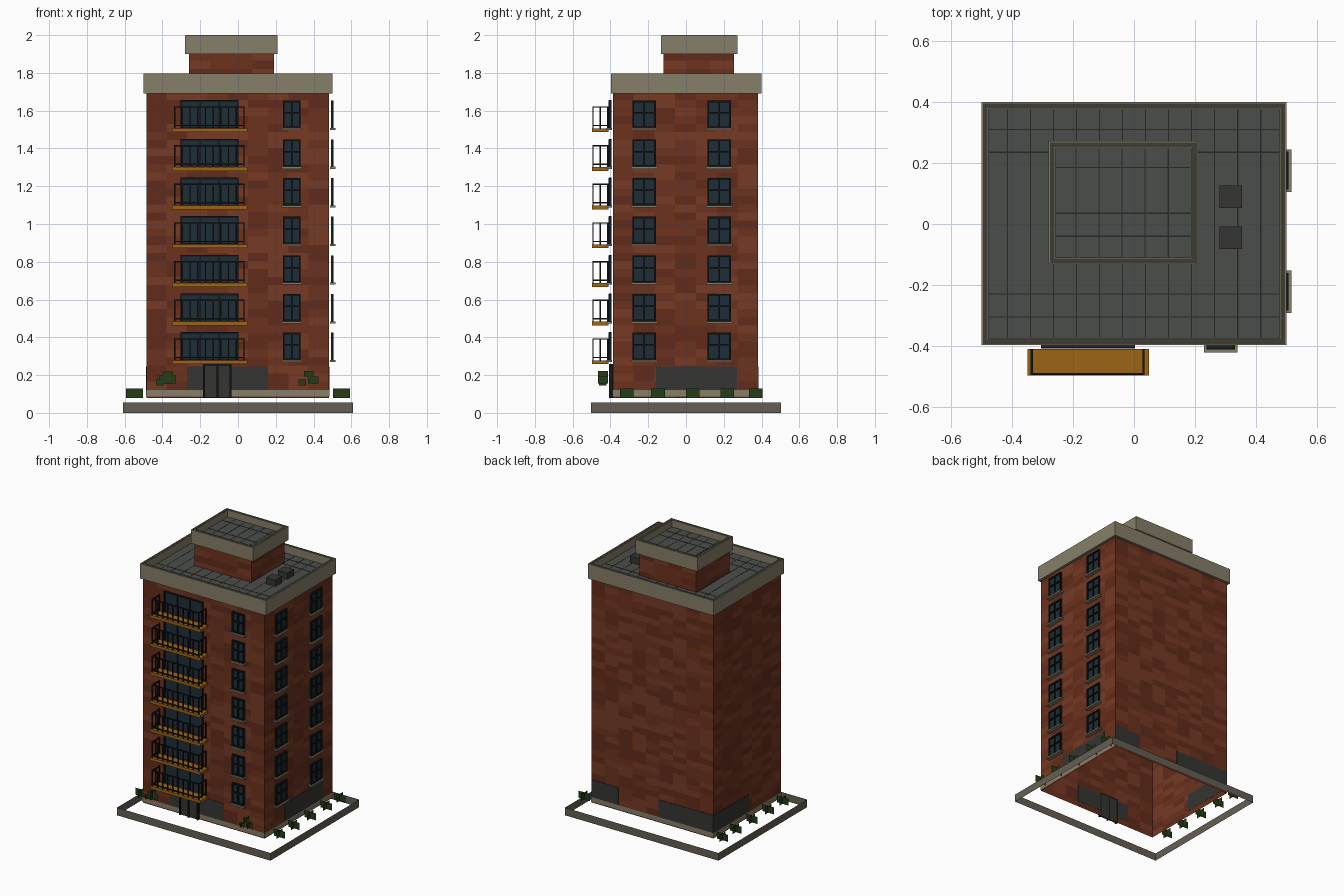
import bpy, bmesh, random
from mathutils import Matrix, Vector

if "Cube" in bpy.data.objects:
    bpy.data.objects.remove(bpy.data.objects["Cube"])

random.seed(4)


def mat(name, r, g, b):
    m = bpy.data.materials.new(name)
    m.diffuse_color = (r, g, b, 1)
    m.use_nodes = True
    m.node_tree.nodes["Principled BSDF"].inputs["Base Color"].default_value = m.diffuse_color
    return m


BRICKS = [mat("brick_a", .15, .032, .013), mat("brick_b", .12, .025, .011), mat("brick_c", .18, .042, .018)]
STONE = mat("stone", .24, .21, .14)
RIM = mat("rim", .05, .045, .035)
ROOF = mat("roof_grey", .07, .076, .07)
SEAM = mat("seam", .02, .02, .018)
GLASS = mat("glass", .013, .026, .038)
BLACK = mat("black_metal", .006, .008, .008)
AMBER = mat("amber", .34, .13, .008)
PANEL = mat("panel_grey", .035, .035, .032)
CURB = mat("curb_stone", .13, .115, .09)
GREEN = mat("leaf_green", .018, .045, .008)


def finish(name, bm, *mats):
    me = bpy.data.meshes.new(name)
    bm.to_mesh(me)
    bm.free()
    for m in mats:
        me.materials.append(m)
    ob = bpy.data.objects.new(name, me)
    bpy.context.collection.objects.link(ob)
    return ob


def boxes(name, items, material):
    """One object from boxes given as (x0, x1, y0, y1, z0, z1)."""
    bm = bmesh.new()
    for x0, x1, y0, y1, z0, z1 in items:
        lo, hi = Vector((x0, y0, z0)), Vector((x1, y1, z1))
        bmesh.ops.create_cube(bm, size=1, matrix=Matrix.LocRotScale((lo + hi) / 2, None, hi - lo))
    return finish(name, bm, material)


def walls(name, x0, x1, y0, y1, z0, z1, mats, nx=1, ny=1, nz=1):
    """Four open-ended walls, split in courses with mixed colours."""
    pts = [(x0 + (x1 - x0) * i / nx, y0) for i in range(nx)]
    pts += [(x1, y0 + (y1 - y0) * i / ny) for i in range(ny)]
    pts += [(x1 - (x1 - x0) * i / nx, y1) for i in range(nx)]
    pts += [(x0, y1 - (y1 - y0) * i / ny) for i in range(ny)]
    bm = bmesh.new()
    rows = [[bm.verts.new((x, y, z0 + (z1 - z0) * k / nz)) for x, y in pts] for k in range(nz + 1)]
    n = len(pts)
    for a, b in zip(rows, rows[1:]):
        for i in range(n):
            j = (i + 1) % n
            f = bm.faces.new((a[i], a[j], b[j], b[i]))
            f.material_index = random.randrange(len(mats))
    return finish(name, bm, *mats)


def ring(x0, x1, y0, y1, z0, z1, t):
    return [(x0, x1, y0, y0 + t, z0, z1), (x0, x1, y1 - t, y1, z0, z1),
            (x0, x0 + t, y0 + t, y1 - t, z0, z1), (x1 - t, x1, y0 + t, y1 - t, z0, z1)]


def on_wall(side, u0, u1, d0, d1, z0, z1):
    """Box at distance d0..d1 from the centre on the front or right wall."""
    if side == "front":
        return (u0, u1, -d1, -d0, z0, z1)
    return (d0, d1, u0, u1, z0, z1)


# brick body and stone plinth
walls("brick_body", -.485, .482, -.387, .382, .08, 1.70, BRICKS, 9, 7, 38)
walls("plinth_band", -.488, .485, -.39, .385, .088, .12, [STONE])

# grey ground floor panels
boxes("ground_panels", [
    (-.27, .16, -.39, -.386, .12, .245), (.48, .485, -.16, .27, .12, .245),
    (.27, .482, .38, .385, .12, .245), (-.485, -.05, .38, .385, .12, .245),
    (-.488, -.484, -.02, .382, .12, .245)], PANEL)

# roofs with parapets, rims and seams
def roof(name, x0, x1, y0, y1, z0, z1, deck, xs, ys):
    boxes(name + "_parapet", ring(x0, x1, y0, y1, z0, z1, .022), STONE)
    boxes(name + "_rim", ring(x0 + .004, x1 - .004, y0 + .004, y1 - .004, z1 - .002, z1 + .001, .015), RIM)
    boxes(name + "_deck", [(x0 + .01, x1 - .01, y0 + .01, y1 - .01, z0 + .003, deck)], ROOF)
    e = .024
    boxes(name + "_seams",
          [(x - .002, x + .002, y0 + e, y1 - e, deck - .002, deck + .001) for x in xs] +
          [(x0 + e, x1 - e, y - .002, y + .002, deck - .002, deck + .0015) for y in ys], SEAM)


roof("main_roof", -.5, .5, -.397, .4, 1.69, 1.797, 1.74,
     [-.415 + .0755 * i for i in range(12)], [-.305, -.23, .235, .31])
walls("penthouse", -.26, .19, -.12, .255, 1.73, 1.91, BRICKS, 4, 3, 4)
roof("penthouse_roof", -.28, .21, -.132, .272, 1.90, 1.999, 1.95,
     [-.19 + .0755 * i for i in range(5)], [-.04, .035, .185])
boxes("roof_units", [(.28, .355, y, y + .073, 1.735, 1.785) for y in (-.082, .053)], PANEL)

# windows and sills on seven floors
glass, frames, sills, slabs, rails, doors, door_frames = [], [], [], [], [], [], []
for k in range(7):
    z = .28 + .2047 * k
    for side, u, w, d in (("right", -.222, .062, .482), ("right", .175, .062, .482), ("front", .285, .047, .387)):
        t, o = .009, d + .024
        zt = z + .145
        glass.append(on_wall(side, u - w, u + w, d + .010, d + .015, z, zt))
        for u0, u1, z0, z1 in ((u - w, u - w + t, z, zt), (u + w - t, u + w, z, zt),
                               (u - w, u + w, z, z + t), (u - w, u + w, zt - t, zt),
                               (u - .004, u + .004, z, zt), (u - w, u + w, z + .076, z + .084)):
            frames.append(on_wall(side, u0, u1, d + .012, o, z0, z1))
        sills.append(on_wall(side, u - w - .008, u + w + .008, d + .004, d + .034, z - .011, z))

    # balcony door
    doors.append((-.305, .003, -.401, -.395, z, z + .147))
    for x in (-.305, -.205, -.103, -.005):
        door_frames.append((x, x + .008, -.408, -.397, z, z + .147))
    door_frames.append((-.305, .003, -.408, -.397, z + .138, z + .147))

    # balcony slab and railing
    slabs.append((-.35, .05, -.497, -.41, z - .022, z - .002))
    xa, xb, ya, yb, r = -.339, .035, -.496, -.41, .007
    for z0 in (z + .010, z + .108):
        rails.append((xa, xb, ya, ya + r, z0, z0 + r))
        rails += [(x, x + r, ya, yb, z0, z0 + r) for x in (xa, xb - r)]
    for i in range(10):
        x = xa + (xb - xa - r) * i / 9
        rails.append((x, x + r, ya, ya + r, z - .004, z + .11))
    for x in (xa, xb - r):
        rails += [(x, x + r, y, y + r, z - .004, z + .11) for y in (-.458, yb - r)]

boxes("window_glass", glass, GLASS)
boxes("window_frames", frames, BLACK)
boxes("window_sills", sills, STONE)
boxes("balcony_door_glass", doors, GLASS)
boxes("balcony_door_frames", door_frames, BLACK)
boxes("balcony_slabs", slabs, AMBER)
boxes("balcony_railings", rails, BLACK)

# entrance door
boxes("entrance_leaves", [(-.178, -.112, -.4, -.386, .082, .25), (-.106, -.04, -.4, -.386, .082, .25)], PANEL)
boxes("entrance_frame", [(x, x + .01, -.408, -.386, .08, .26) for x in (-.184, -.114, -.044)] +
      [(-.184, -.034, -.408, -.386, .25, .26)], BLACK)

# thin curb around the plot
walls("curb", -.61, .61, -.503, .503, 0, .055, [CURB])


# bushes as crossed upright cards
def crossed_cards(name, items):
    bm = bmesh.new()
    for x, y, z, w, d, h in items:
        for a, b in ((w, 0), (0, d)):
            bm.faces.new([bm.verts.new(p) for p in (
                (x - a, y - b, z), (x + a, y + b, z), (x + a, y + b, z + h), (x - a, y - b, z + h))])
    return finish(name, bm, GREEN)


crossed_cards("side_bushes", [(s * .549, y, .08, .045, .036, .05)
                              for s in (-1, 1) for y in (-.313, -.148, .035, .218, .37)])
crossed_cards("front_plants", [
    (-.37, -.44, .18, .026, .027, .04), (-.373, -.44, .155, .043, .027, .045), (-.415, -.44, .146, .02, .02, .03),
    (.375, -.44, .193, .025, .027, .03), (.398, -.44, .155, .027, .027, .037), (.341, -.44, .146, .02, .02, .03)])
